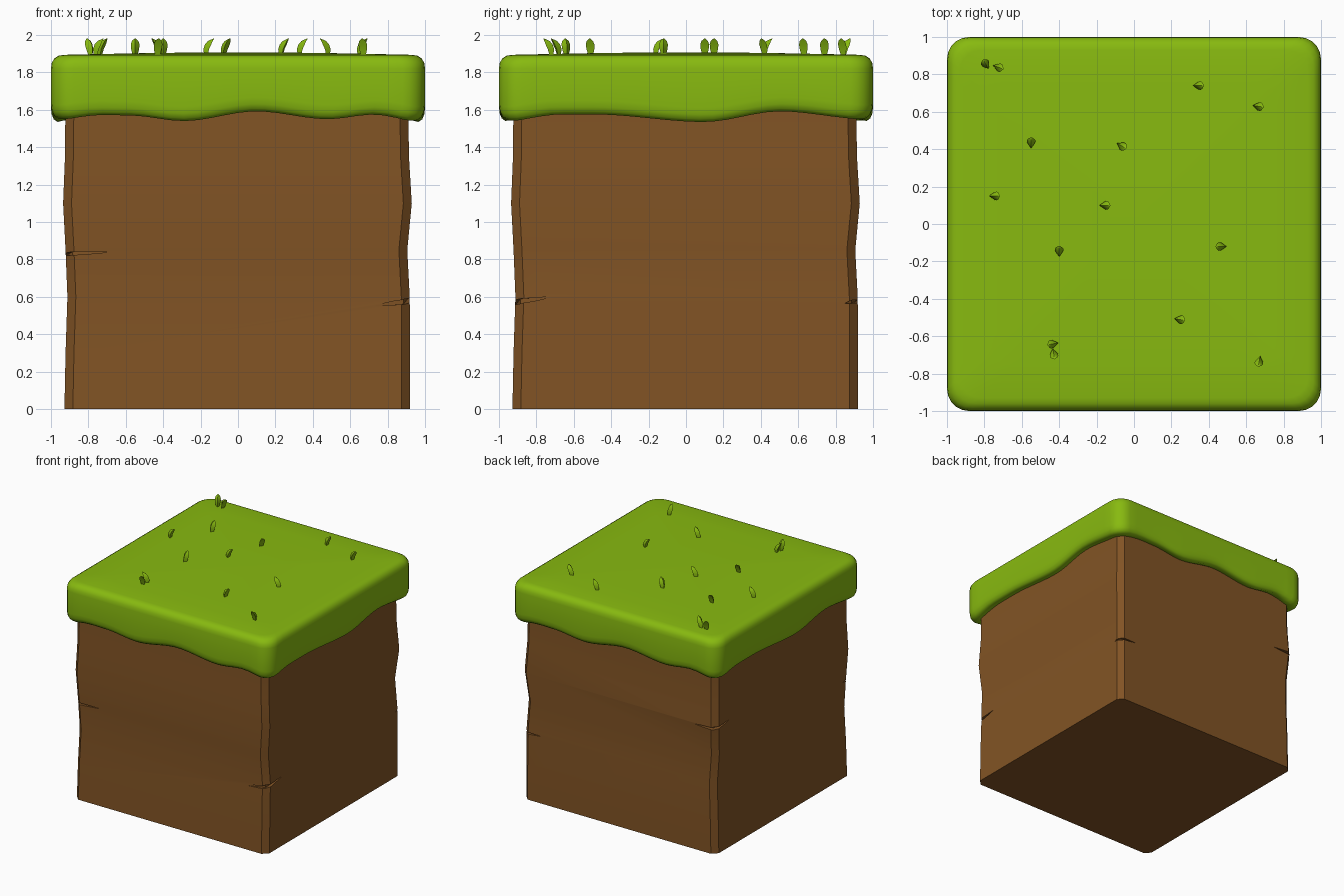
import bpy, bmesh, math
from mathutils import Vector

if "Cube" in bpy.data.objects:
    bpy.data.objects.remove(bpy.data.objects["Cube"])


def material(name, rgb):
    m = bpy.data.materials.new(name)
    m.diffuse_color = (*rgb, 1)
    m.use_nodes = True
    m.node_tree.nodes["Principled BSDF"].inputs["Base Color"].default_value = m.diffuse_color
    return m


GREEN = material("grass green", (0.245, 0.49, 0.005))
BROWN = material("soil brown", (0.222, 0.088, 0.018))


def loft(name, rings, mat, angle=None):
    """Closed solid skinned through rings of equal point count."""
    bm = bmesh.new()
    vs = [[bm.verts.new(p) for p in r] for r in rings]
    n = len(rings[0])
    for a, b in zip(vs, vs[1:]):
        for i in range(n):
            j = (i + 1) % n
            bm.faces.new((a[i], a[j], b[j], b[i]))
    bm.faces.new(vs[0][::-1])
    bm.faces.new(vs[-1])
    bmesh.ops.recalc_face_normals(bm, faces=bm.faces)
    me = bpy.data.meshes.new(name)
    bm.to_mesh(me)
    bm.free()
    ob = bpy.data.objects.new(name, me)
    bpy.context.collection.objects.link(ob)
    me.materials.append(mat)
    if angle:
        smooth(ob, angle)
    return ob


def activate(ob):
    bpy.ops.object.select_all(action='DESELECT')
    ob.select_set(True)
    bpy.context.view_layer.objects.active = ob


def smooth(ob, angle):
    activate(ob)
    bpy.ops.object.shade_smooth_by_angle(angle=math.radians(angle))


def lerp(table, t):
    for (a, va), (b, vb) in zip(table, table[1:]):
        if t <= b:
            f = max(0, (t - a) / (b - a))
            f = f * f * (3 - 2 * f)
            return va + (vb - va) * f
    return table[-1][1]


# Soil block: chamfered square with slightly wobbling corners
levels = [0, 0.3, 0.6, 0.85, 1.1, 1.35, 1.5, 1.7]
left = [.928, .922, .912, .922, .935, .925, .924, .92]
right = [.92, .92, .918, .905, .929, .914, .912, .91]
C = 0.045
rings = []
for z, l, r in zip(levels, left, right):
    corners = [(-l, -l), (r, -l), (r, r), (-l, r)]
    ring = []
    for k, (x, y) in enumerate(corners):
        sx, sy = math.copysign(C, x), math.copysign(C, y)
        pts = [(x, y - sy, z), (x - sx, y, z)]
        ring += pts if k % 2 == 0 else pts[::-1]
    rings.append(ring)
soil = loft("soil_block", rings, BROWN)


# Cracks cut into the four vertical corners
def crack(sx, sy, la, lb, za, zc, zb, t):
    """la/lb: reach along the x and y faces; za, zc, zb: heights at x end, corner, y end."""
    E, I = 0.97, 0.885
    outline = [(0.92 - la, E, za, .1), (0.92 - la, 0.915, za, .1), (I, I, zc, 1),
               (0.915, 0.92 - lb, zb, .1), (E, 0.92 - lb, zb, .1), (E, E, zc, 1)]
    rings = [[(sx * x, sy * y, z + s * w * t / 2) for x, y, z, w in outline] for s in (-1, 1)]
    cut = loft("crack_cutter", rings, BROWN)
    bm = bmesh.new()
    bm.from_mesh(cut.data)
    bmesh.ops.triangulate(bm, faces=bm.faces)
    bm.to_mesh(cut.data)
    bm.free()
    cut.hide_render = True
    mod = soil.modifiers.new("crack", 'BOOLEAN')
    mod.operation, mod.object, mod.solver = 'DIFFERENCE', cut, 'EXACT'
    activate(soil)
    bpy.ops.object.modifier_apply(modifier=mod.name)
    bpy.data.objects.remove(cut)


crack(1, -1, 0.20, 0.20, 0.55, 0.575, 0.60, 0.028)
crack(-1, -1, 0.23, 0.08, 0.84, 0.83, 0.825, 0.018)
crack(1, 1, 0.16, 0.07, 0.58, 0.575, 0.565, 0.018)
crack(-1, 1, 0.18, 0.17, 1.09, 1.09, 1.11, 0.024)
smooth(soil, 30)

# Grass slab: rounded square with a wavy lower lip
wave_x = [(-1, 1.55), (-.75, 1.573), (-.6, 1.57), (-.3, 1.54), (.1, 1.592),
          (.5, 1.55), (.75, 1.575), (1, 1.54)]
wave_y = [(-1, 1.54), (-.7, 1.575), (-.5, 1.575), (.1, 1.535), (.52, 1.592), (1, 1.55)]
R = 0.12
base = []
for k in range(4):
    rot = lambda u, v, k=k: [(u, v), (-v, u), (-u, -v), (v, -u)][k]
    for i in range(24):                       # straight run
        u = -(1 - R) + 2 * (1 - R) * i / 24
        base.append((*rot(u, -1), lerp((wave_x, wave_y)[k % 2], u)))
    for i in range(5):                        # corner arc
        a = math.radians(-90 + 90 * i / 5)
        u, v = 1 - R + R * math.cos(a), -1 + R + R * math.sin(a)
        w0, w1 = (wave_x, wave_y) if k % 2 == 0 else (wave_y, wave_x)
        f = i / 5
        base.append((*rot(u, v), lerp(w0, u) * (1 - f) + lerp(w1, v) * f))

# (scale, height above lip or None, absolute height)
profile = [(.87, .035, 0), (.93, .008, 0), (.965, 0, 0), (.985, .014, 0), (.996, .04, 0),
           (1, .075, 0), (1, None, 1.82), (.996, None, 1.85), (.982, None, 1.875),
           (.96, None, 1.889), (.93, None, 1.894), (.75, None, 1.898),
           (.45, None, 1.904), (.15, None, 1.907)]
rings = [[(x * s, y * s, z if h is None else w + h) for x, y, w in base]
         for s, h, z in profile]
loft("grass_slab", rings, GREEN, 50)

# Grass blades: curved three-sided leaves (x, y, heading of the ridge in degrees)
blades = [(-.79, .85, -60), (-.73, .84, 160), (.34, .74, 180), (.66, .63, 170),
          (-.55, .43, -90), (-.07, .42, 150), (-.75, .15, 180), (-.16, .10, 180),
          (-.40, -.15, -90), (.47, -.12, 0), (.24, -.51, 170), (-.43, -.64, 10),
          (-.43, -.69, 100), (.67, -.73, 80)]
shape = [(-.02, .010, .012), (.025, .022, .010), (.05, .024, 0),
         (.068, .018, -.012), (.082, .002, -.032)]   # height, radius, bend
for n, (x, y, deg) in enumerate(blades):
    a = math.radians(deg)
    d = Vector((math.cos(a), math.sin(a), 0))
    rings = []
    for h, r, b in shape:
        c = Vector((x, y, 1.9 + h)) + d * b
        rings.append([c + Vector((math.cos(a + t), math.sin(a + t), 0)) * r * k
                      for t, k in ((0, .7), (2.2, 1.2), (-2.2, 1.2))])
    loft(f"grass_blade_{n + 1}", rings, GREEN, 40)
